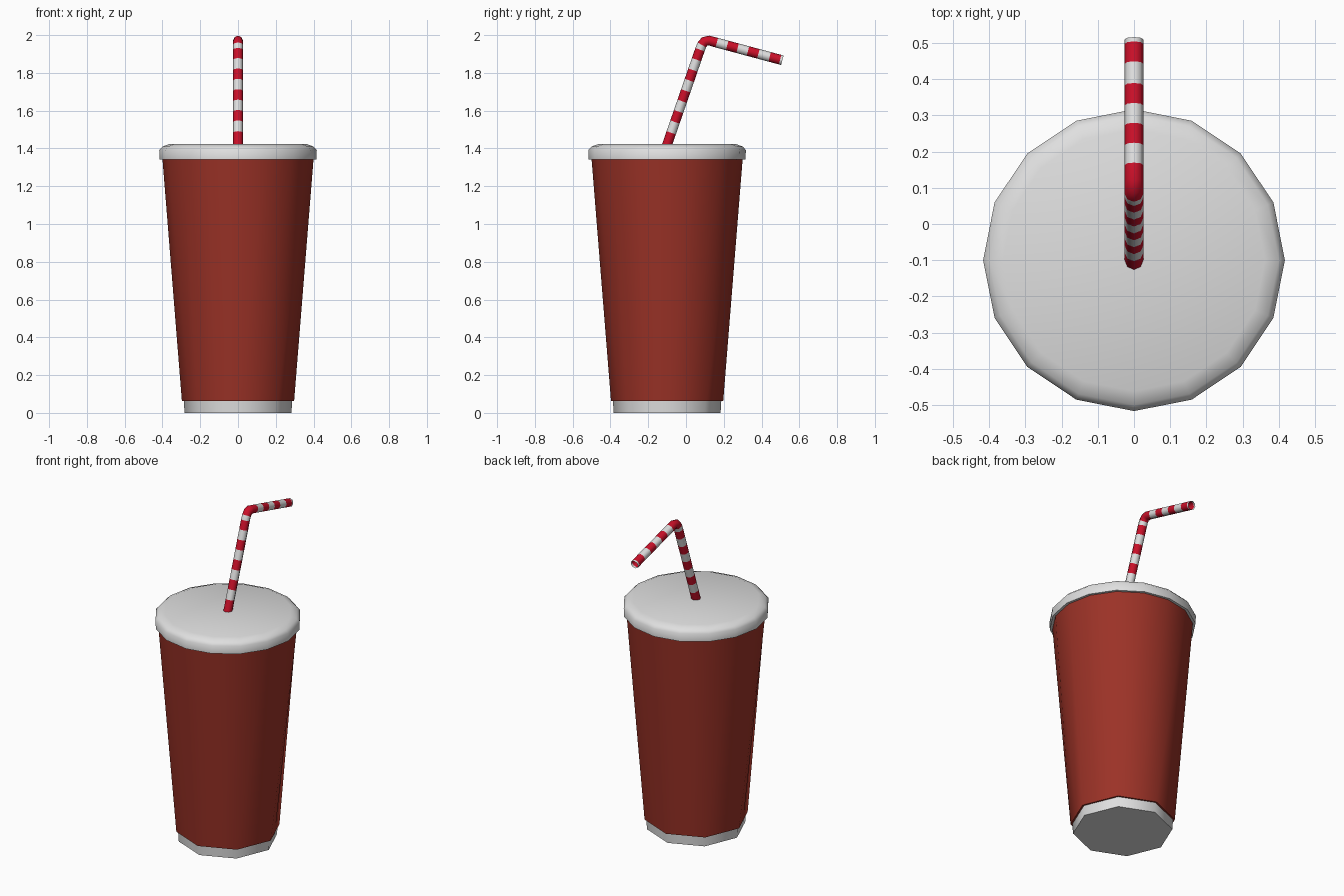
import bpy, math
from mathutils import Vector

if "Cube" in bpy.data.objects:
    bpy.data.objects.remove(bpy.data.objects["Cube"])

CY = -0.1  # the cup axis sits slightly forward of the origin


def mat(name, rgb):
    m = bpy.data.materials.new(name)
    m.diffuse_color = (*rgb, 1)
    m.use_nodes = True
    m.node_tree.nodes["Principled BSDF"].inputs["Base Color"].default_value = m.diffuse_color
    return m


white = mat("white", (0.74, 0.74, 0.74))
cup_red = mat("cup red", (0.33, 0.032, 0.02))
stripe_red = mat("stripe red", (0.6, 0.005, 0.022))


def make(name, verts, faces, mats, indices=None):
    me = bpy.data.meshes.new(name)
    me.from_pydata(verts, [], faces)
    for m in mats:
        me.materials.append(m)
    if indices:
        me.polygons.foreach_set("material_index", indices)
    ob = bpy.data.objects.new(name, me)
    bpy.context.collection.objects.link(ob)
    bpy.ops.object.select_all(action='DESELECT')
    ob.select_set(True)
    bpy.context.view_layer.objects.active = ob
    bpy.ops.object.shade_smooth_by_angle(angle=math.radians(50))
    return ob


def tube_faces(rings, n):
    return [(r * n + i, r * n + (i + 1) % n, (r + 1) * n + (i + 1) % n, (r + 1) * n + i)
            for r in range(rings - 1) for i in range(n)]


def turned(name, profile, m, n=16):
    """Closed turned shape; a profile point is (radius, z, is_octagon)."""
    verts = []
    for r, z, octagon in profile:
        for i in range(n):
            a = 2 * math.pi * i / n
            # on an octagonal ring every second point lies on the chord
            k = math.cos(math.pi / 8) if octagon and i % 2 else 1
            verts.append((r * k * math.cos(a), CY + r * k * math.sin(a), z))
    last = (len(profile) - 1) * n
    faces = tube_faces(len(profile), n)
    faces += [tuple(reversed(range(n))), tuple(range(last, last + n))]
    return make(name, verts, faces, [m])


# Cup: octagonal foot and bottom, widening to a rounder rim
turned("cup_foot", [(0.283, 0, True), (0.287, 0.066, True)], white)
turned("cup_body", [(0.297, 0.062, True), (0.4, 1.345, False)], cup_red)

# Lid with a softened upper edge
turned("lid", [(0.415, 1.342, False), (0.417, 1.392, False),
               (0.4, 1.41, False), (0.362, 1.424, False)], white)

# Straw: lower run, bend, upper run; each entry is (y, z, red section follows)
path = []
for k, z in enumerate([1.40, 1.483, 1.54, 1.595, 1.65, 1.705, 1.76, 1.815, 1.87, 1.923]):
    path.append((-0.1 + (z - 1.42) * 0.346, z, k % 2 == 0))
path += [(0.084, 1.948, True), (0.098, 1.966, True), (0.122, 1.971, True)]
for k, y in enumerate([0.163, 0.218, 0.273, 0.328, 0.383, 0.443, 0.498, 0.51]):
    path.append((y, 1.868 - (y - 0.506) * 0.268, k % 2 == 1))

N, R = 8, 0.026
pts = [Vector((0, y, z)) for y, z, _ in path]
verts = []
for i, p in enumerate(pts):
    before = (p - pts[max(i - 1, 0)]).normalized()
    after = (pts[min(i + 1, len(pts) - 1)] - p).normalized()
    t = (before + after).normalized()
    side = Vector((1, 0, 0))
    up = t.cross(side)
    for j in range(N):
        a = 2 * math.pi * j / N
        verts.append(p + R * (math.cos(a) * side + math.sin(a) * up))
stripes = [int(red) for _, _, red in path[:-1] for _ in range(N)]
make("straw", verts, tube_faces(len(pts), N), [white, stripe_red], stripes)
